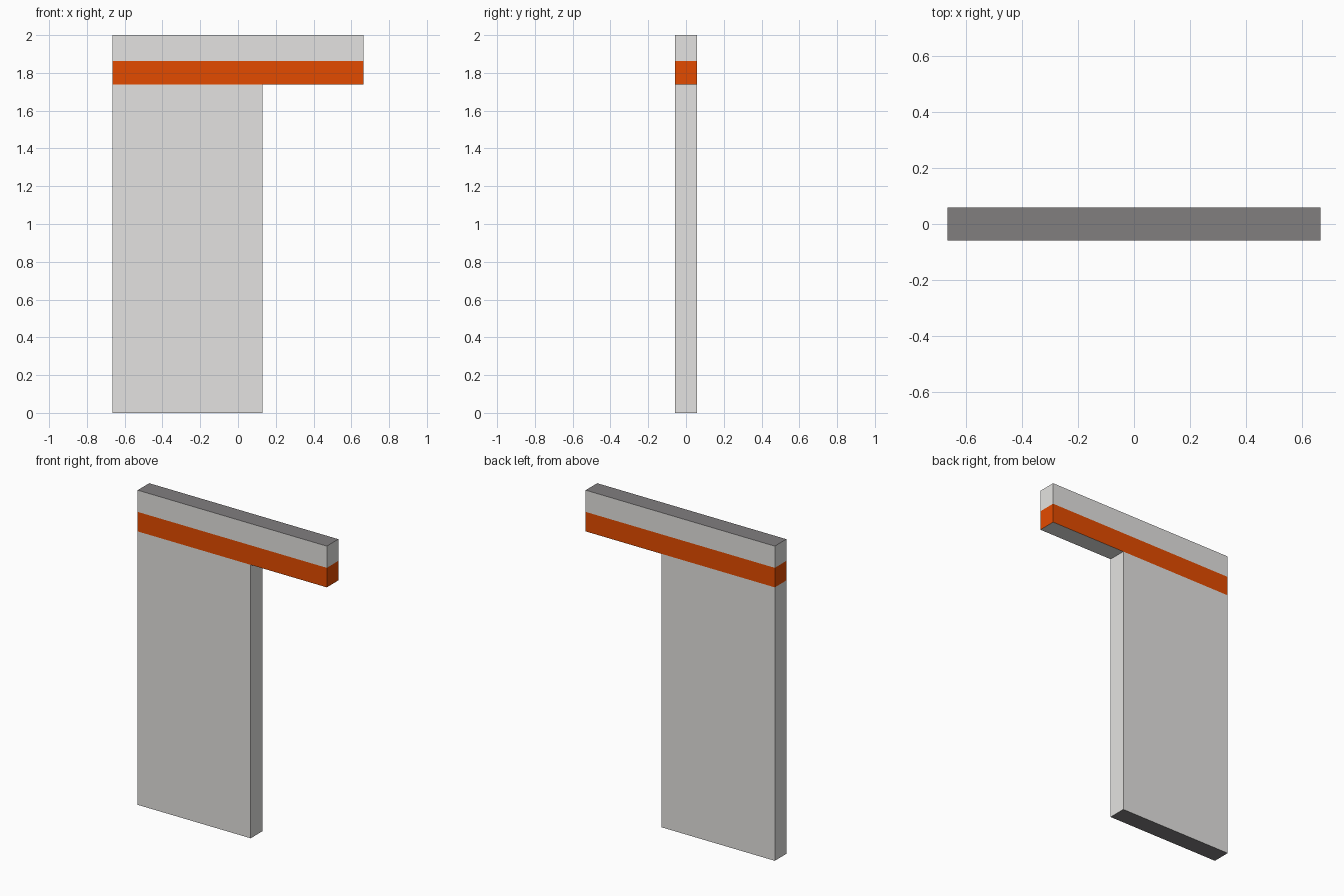
import bpy, bmesh

if "Cube" in bpy.data.objects:
    bpy.data.objects.remove(bpy.data.objects["Cube"])

def material(name, rgb):
    m = bpy.data.materials.new(name)
    m.diffuse_color = (*rgb, 1)
    m.use_nodes = True
    m.node_tree.nodes["Principled BSDF"].inputs["Base Color"].default_value = m.diffuse_color
    return m

LIGHT = material("light grey", (0.775, 0.765, 0.75))
DARK = material("dark grey", (0.218, 0.209, 0.213))
ORANGE = material("orange", (0.775, 0.07, 0.0))

X0, X1, XP, Y = -0.665, 0.665, 0.13, 0.058   # left, right, panel edge, half depth
Z1, Z2 = 1.738, 1.862                        # stripe bottom and top

def box(name, x0, x1, z0, z1, side, top=None, bottom=None, open_to=None):
    """Box coloured by face direction; a top/bottom of None is left open.
    open_to removes the part of the bottom left of that x (hidden joint)."""
    bm = bmesh.new()
    bmesh.ops.create_cube(bm, size=1)
    for v in bm.verts:
        v.co = ((x0 + x1) / 2 + v.co.x * (x1 - x0), v.co.y * 2 * Y,
                (z0 + z1) / 2 + v.co.z * (z1 - z0))
    if open_to is not None:
        bmesh.ops.bisect_plane(bm, geom=bm.verts[:] + bm.edges[:] + bm.faces[:],
                               plane_co=(open_to, 0, 0), plane_no=(1, 0, 0))
    bm.normal_update()
    mats = [LIGHT, DARK, ORANGE]
    drop = []
    for f in bm.faces:
        nz = f.normal.z
        m = top if nz > 0.5 else bottom if nz < -0.5 else side
        hidden = (nz < -0.5 and open_to is not None
                  and f.calc_center_median().x < open_to)
        if m is None or hidden:
            drop.append(f)
        else:
            f.material_index = mats.index(m)
    bmesh.ops.delete(bm, geom=drop, context='FACES')
    me = bpy.data.meshes.new(name)
    bm.to_mesh(me)
    bm.free()
    for m in mats:
        me.materials.append(m)
    bpy.context.collection.objects.link(bpy.data.objects.new(name, me))

# upright wall panel with dark cut base
box("wall_panel", X0, XP, 0, Z1, LIGHT, bottom=DARK)
# orange stripe of the beam, grey underside on the overhang
box("beam_stripe", X0, X1, Z1, Z2, ORANGE, bottom=LIGHT, open_to=XP)
# upper beam with dark top
box("beam_cap", X0, X1, Z2, 2.0, LIGHT, top=DARK)
